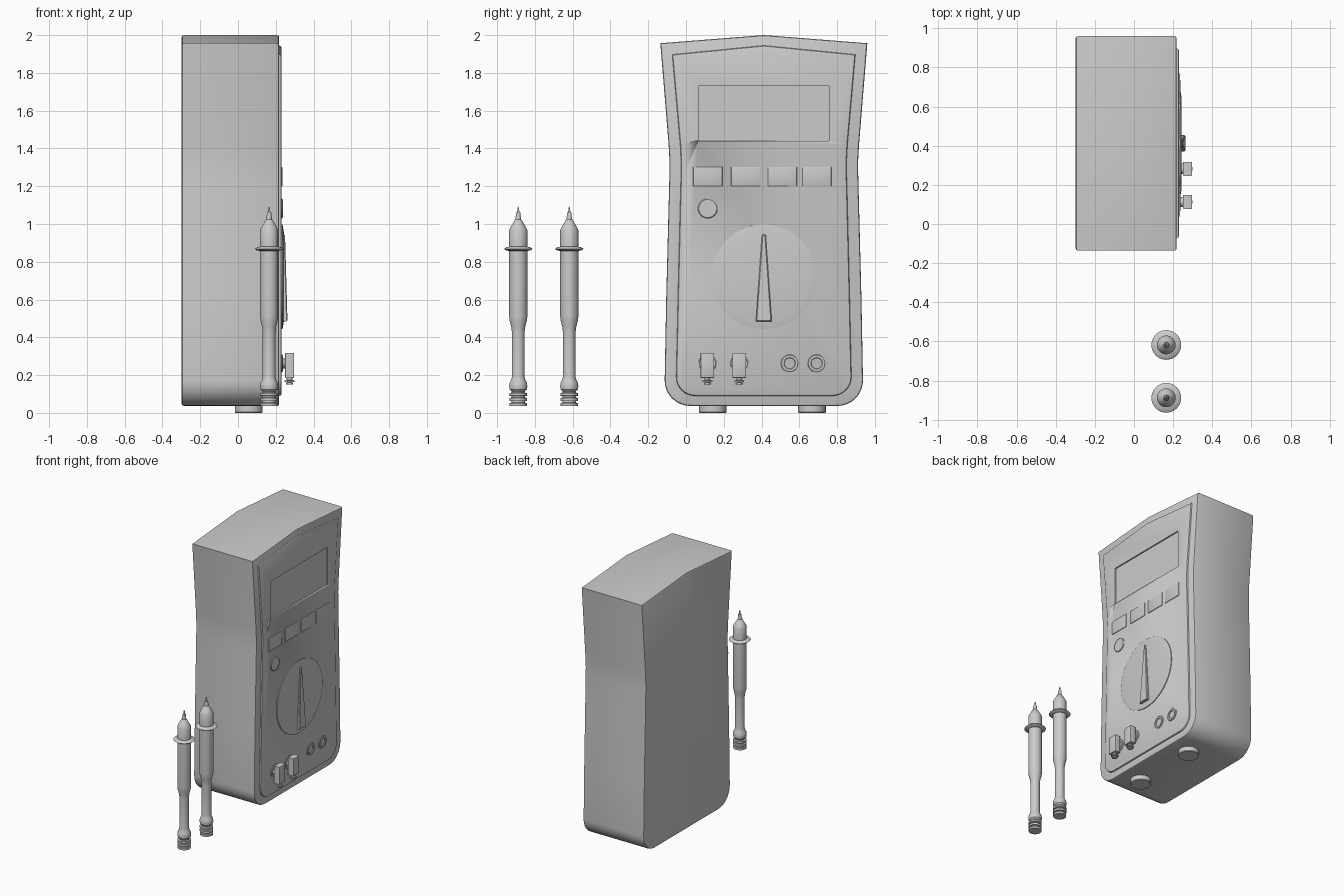
import bpy, bmesh
from math import sin, cos, pi, radians
from mathutils import Vector

if "Cube" in bpy.data.objects:
    bpy.data.objects.remove(bpy.data.objects["Cube"])

CY = 0.412  # middle of the meter in y


def finish(name, bm):
    bmesh.ops.recalc_face_normals(bm, faces=bm.faces)
    me = bpy.data.meshes.new(name)
    bm.to_mesh(me)
    bm.free()
    ob = bpy.data.objects.new(name, me)
    bpy.context.collection.objects.link(ob)
    for o in bpy.context.selected_objects:
        o.select_set(False)
    ob.select_set(True)
    bpy.context.view_layer.objects.active = ob
    bpy.ops.object.shade_smooth_by_angle(angle=radians(30))
    return ob


def prism(name, pts, x0, x1, bevel=0.0, back=False, segments=2):
    """Extrude a (y, z) outline along x, with rounded cap edges."""
    bm = bmesh.new()
    a = [bm.verts.new((x0, y, z)) for y, z in pts]
    b = [bm.verts.new((x1, y, z)) for y, z in pts]
    fa, fb = bm.faces.new(a), bm.faces.new(b)
    for i in range(len(pts)):
        j = (i + 1) % len(pts)
        bm.faces.new((a[i], a[j], b[j], b[i]))
    bmesh.ops.recalc_face_normals(bm, faces=bm.faces)
    if bevel:
        edges = list(fb.edges) + (list(fa.edges) if back else [])
        bmesh.ops.bevel(bm, geom=edges, offset=bevel, segments=segments,
                        profile=0.5, affect='EDGES')
    return finish(name, bm)


def rect(y0, y1, z0, z1):
    return [(y0, z0), (y1, z0), (y1, z1), (y0, z1)]


def lathe(name, prof, origin, axis='Z', n=32):
    """Spin a (radius, height) profile round an axis through origin."""
    bm = bmesh.new()
    o = Vector(origin)
    rings = []
    for r, h in prof:
        ring = []
        for i in range(n):
            c, s = r * cos(2 * pi * i / n), r * sin(2 * pi * i / n)
            ring.append(bm.verts.new(o + Vector((c, s, h) if axis == 'Z' else (h, c, s))))
        rings.append(ring)
    for p, q in zip(rings, rings[1:]):
        for i in range(n):
            j = (i + 1) % n
            bm.faces.new((p[i], p[j], q[j], q[i]))
    bm.faces.new(rings[0])
    bm.faces.new(rings[-1])
    return finish(name, bm)


def outline(half, bottom_half, bottom, r, peak):
    """Mirrored case outline: peaked top, waisted sides, rounded bottom."""
    side = [(bottom_half - r + r * sin(a), bottom + r - r * cos(a))
            for a in [pi / 2 * k / 8 for k in range(9)]]
    side += half
    right = [(CY + w, z) for w, z in side]
    left = [(CY - w, z) for w, z in reversed(side)]
    return right + [(CY, peak)] + left


# case
prism("case", outline([(0.517, 0.6), (0.504, 1.1), (0.5, 1.25), (0.499, 1.33),
                       (0.504, 1.42), (0.548, 1.957)], 0.525, 0.037, 0.135, 2.0),
      -0.298, 0.218, 0.011, back=True)

# raised front panel with a sunken display window
panel = prism("front_panel", outline([(0.455, 0.6), (0.443, 1.1), (0.439, 1.25),
                                      (0.438, 1.33), (0.443, 1.42), (0.485, 1.897)],
                                     0.464, 0.09, 0.1, 1.945),
              0.20, 0.230, 0.011)
cutter = prism("display_cutter", rect(0.065, 0.758, 1.44, 1.73), 0.2195, 0.3)
cutter.hide_render = True
cut = panel.modifiers.new("display", 'BOOLEAN')
cut.operation, cut.object, cut.solver = 'DIFFERENCE', cutter, 'EXACT'
bpy.context.view_layer.objects.active = panel
bpy.ops.object.modifier_apply(modifier=cut.name)
bpy.data.objects.remove(cutter)

# function buttons
for i, y in enumerate((0.115, 0.316, 0.51, 0.693)):
    prism(f"button_{i + 1}", rect(y - 0.077, y + 0.077, 1.2, 1.302), 0.22, 0.235, 0.004)
lathe("round_button", [(0.052, 0), (0.052, 0.013), (0.048, 0.017)],
      (0.22, 0.115, 1.082), 'X')

# rotary dial with chamfered rim and tapered pointer
lathe("dial", [(0.277, 0), (0.277, 0.014), (0.235, 0.021)], (0.222, CY, 0.72), 'X', 64)
ptr = prism("dial_pointer", [(0.37, 0.485), (0.454, 0.485), (0.422, 0.945), (0.402, 0.945)],
            0.235, 0.262, 0.005, segments=1)
for v in ptr.data.vertices:
    if v.co.x > 0.24:
        v.co.x -= 0.013 * (v.co.z - 0.485) / 0.46

# input sockets
for i, y in enumerate((0.113, 0.282, 0.549, 0.692)):
    lathe(f"socket_{i + 1}", [(0.047, 0), (0.047, 0.014), (0.043, 0.017), (0.031, 0.017),
                              (0.028, 0.014), (0.028, 0.009)], (0.22, y, 0.262), 'X')

# test lead plugs in the first two sockets
for i, y in enumerate((0.113, 0.282)):
    prism(f"plug_{i + 1}", rect(y - 0.036, y + 0.036, 0.185, 0.318), 0.25, 0.297, 0.004, True)
    lathe(f"plug_pin_{i + 1}", [(0.026, 0), (0.026, 0.035)], (0.22, y, 0.262), 'X')
    lathe(f"plug_relief_{i + 1}", [(0.019, 0.15), (0.019, 0.157), (0.013, 0.158), (0.013, 0.162),
                                   (0.026, 0.163), (0.026, 0.172), (0.015, 0.173), (0.015, 0.19)],
          (0.273, y, 0), n=20)

# feet
for i, y in enumerate((0.142, 0.667)):
    lathe(f"foot_{i + 1}", [(0.07, 0), (0.073, 0.004), (0.073, 0.045)], (0.057, y, 0))

# test probes: ribbed tail, grip, finger guard, nose and needle
probe = [(0.046, 0.037), (0.046, 0.052), (0.036, 0.054), (0.036, 0.062), (0.047, 0.064),
         (0.047, 0.079), (0.036, 0.081), (0.036, 0.089), (0.047, 0.091), (0.047, 0.104),
         (0.036, 0.107), (0.036, 0.114), (0.046, 0.125), (0.048, 0.142), (0.046, 0.158),
         (0.037, 0.176), (0.034, 0.19), (0.034, 0.43), (0.037, 0.455), (0.046, 0.49),
         (0.048, 0.51), (0.048, 0.857), (0.066, 0.861), (0.076, 0.868), (0.066, 0.876),
         (0.048, 0.88), (0.048, 0.968), (0.04, 0.984), (0.018, 1.022), (0.015, 1.024),
         (0.011, 1.06), (0.006, 1.062), (0.004, 1.085), (0.001, 1.092)]
for i, y in enumerate((-0.888, -0.618)):
    lathe(f"test_probe_{i + 1}", probe, (0.165, y, 0))
